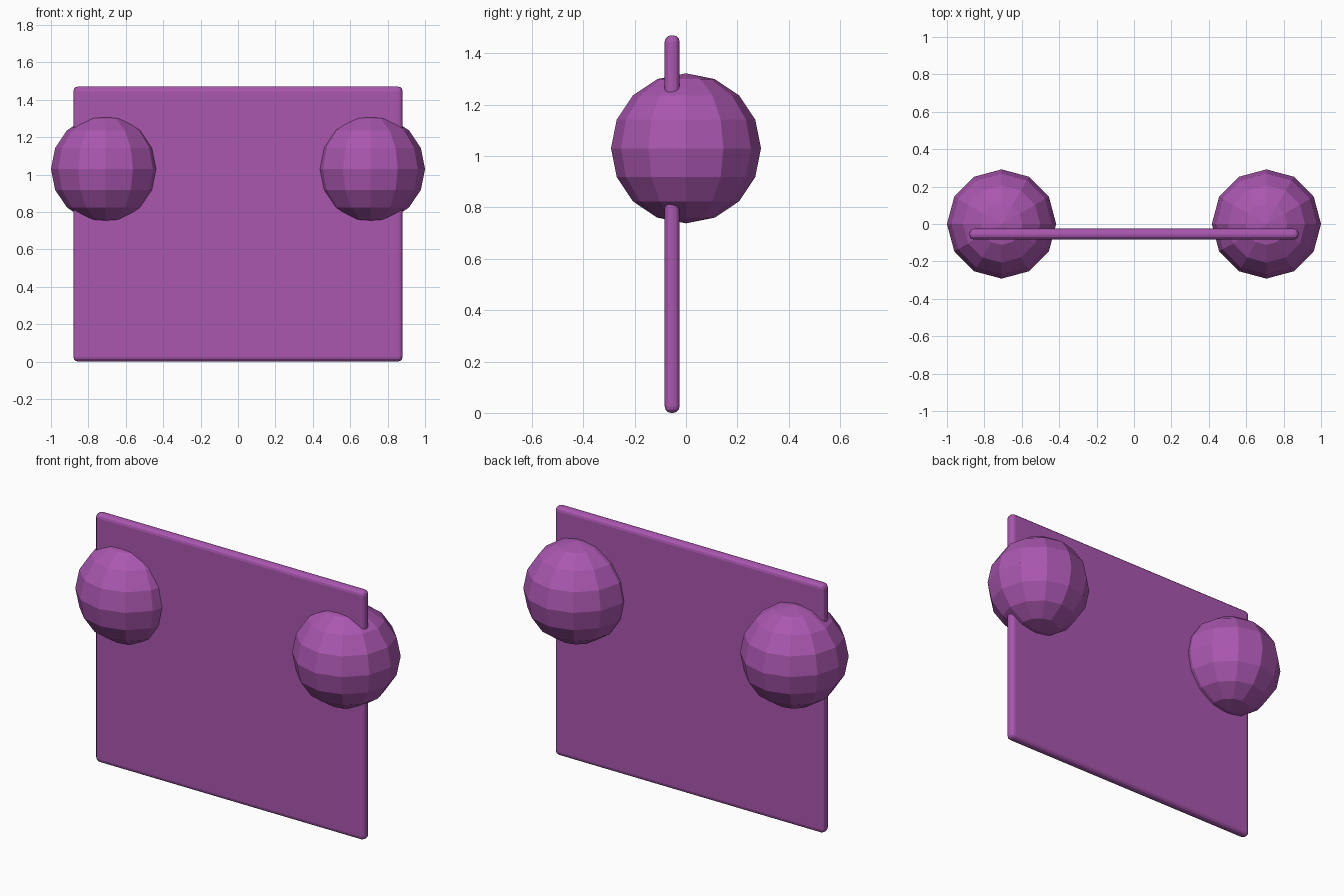
import bpy, bmesh
from mathutils import Matrix

if "Cube" in bpy.data.objects:
    bpy.data.objects.remove(bpy.data.objects["Cube"])

purple = bpy.data.materials.new("purple")
purple.diffuse_color = (0.40, 0.095, 0.43, 1)
purple.use_nodes = True
purple.node_tree.nodes["Principled BSDF"].inputs["Base Color"].default_value = purple.diffuse_color


def add_object(name, bm):
    mesh = bpy.data.meshes.new(name)
    bm.to_mesh(mesh)
    bm.free()
    mesh.materials.append(purple)
    obj = bpy.data.objects.new(name, mesh)
    bpy.context.collection.objects.link(obj)
    return obj


# Thin upright panel with rounded edges
bm = bmesh.new()
bmesh.ops.create_cube(bm, size=1, matrix=Matrix.Translation((0, -0.054, 0.735))
                      @ Matrix.Diagonal((1.76, 0.058, 1.47, 1)))
panel = add_object("panel", bm)
bevel = panel.modifiers.new("rounded_edges", 'BEVEL')
bevel.width = 0.025
bevel.segments = 3

# Low-poly balls set into the left and right edges of the panel
for name, side in (("left_ball", -1), ("right_ball", 1)):
    bm = bmesh.new()
    bmesh.ops.create_uvsphere(bm, u_segments=12, v_segments=8, radius=0.292,
                              matrix=Matrix.Translation((side * 0.708, 0, 1.03)))
    add_object(name, bm)
